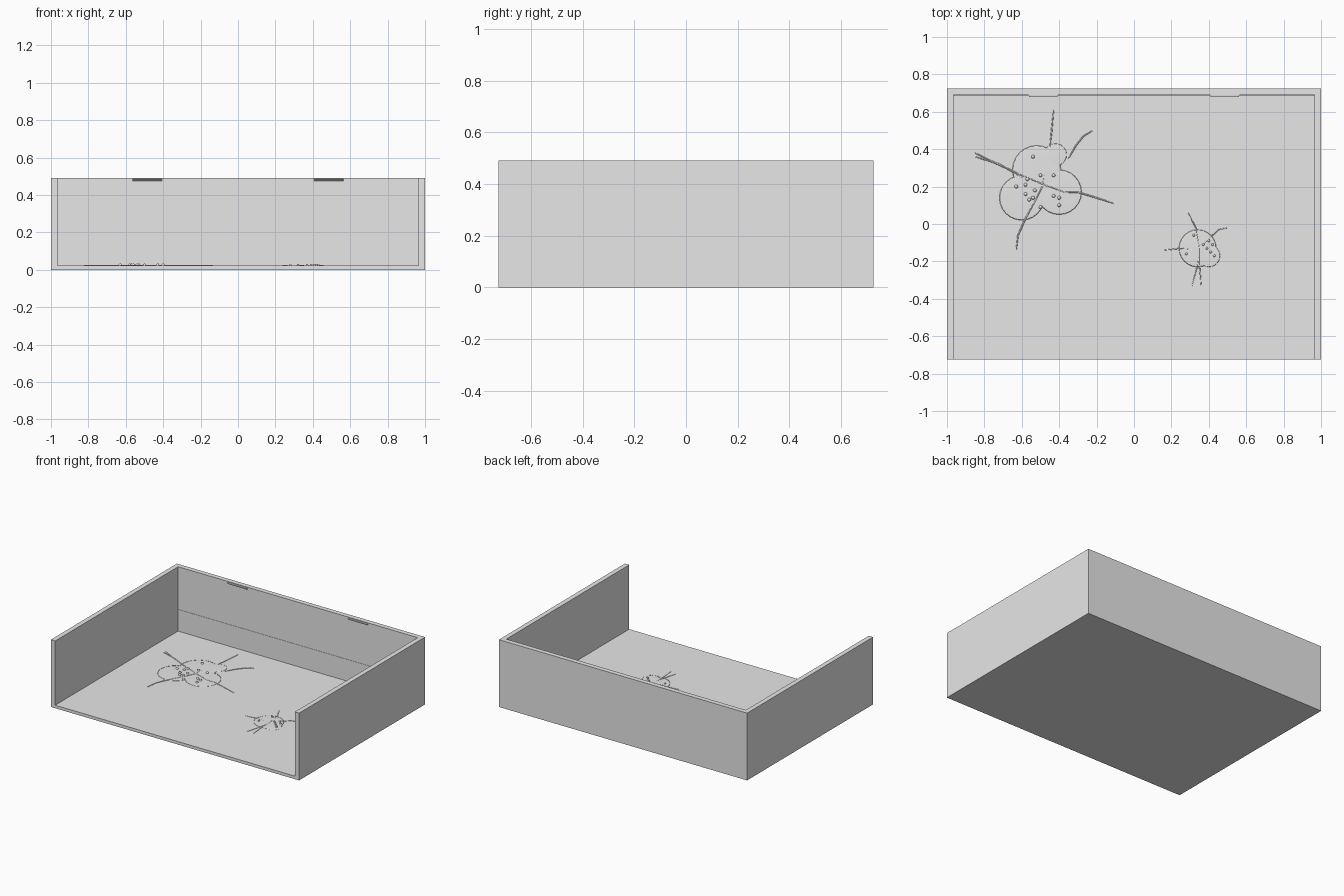
import bpy
import bmesh
from mathutils import Matrix, Vector

if "Cube" in bpy.data.objects:
    bpy.data.objects.remove(bpy.data.objects["Cube"], do_unlink=True)

WIDTH, DEPTH, HEIGHT = 2.0, 1.45, 0.49
WALL, FLOOR = 0.035, 0.022

grey = bpy.data.materials.new("light grey")
grey.use_nodes = True
grey.diffuse_color = (0.8, 0.8, 0.8, 1)
grey.node_tree.nodes["Principled BSDF"].inputs["Base Color"].default_value = (0.8, 0.8, 0.8, 1)


def finish(name, bm):
    """Turn a bmesh into a named grey object."""
    mesh = bpy.data.meshes.new(name)
    bm.to_mesh(mesh)
    bm.free()
    mesh.materials.append(grey)
    obj = bpy.data.objects.new(name, mesh)
    bpy.context.collection.objects.link(obj)
    return obj


def box(name, low, high):
    """Box between two opposite corners."""
    low, high = Vector(low), Vector(high)
    bm = bmesh.new()
    place = Matrix.Translation((low + high) / 2) @ Matrix.Diagonal((*(high - low), 1))
    bmesh.ops.create_cube(bm, size=1, matrix=place)
    return finish(name, bm)


def domes(name, spots, height, segments):
    """Flattened round mounds sitting on the floor, each given as x, y, radius."""
    bm = bmesh.new()
    for x, y, radius in spots:
        place = Matrix.Translation((x, y, FLOOR)) @ Matrix.Diagonal((radius, radius, height, 1))
        bmesh.ops.create_uvsphere(bm, u_segments=segments, v_segments=segments // 2,
                                  radius=1, matrix=place)
    for face in bm.faces:
        face.smooth = True
    return finish(name, bm)


def ridges(name, paths, thickness):
    """Thin tapering ridges that run along the floor."""
    curve = bpy.data.curves.new(name, "CURVE")
    curve.dimensions = "3D"
    curve.bevel_depth = thickness
    curve.bevel_resolution = 1
    curve.use_fill_caps = True
    for path in paths:
        spline = curve.splines.new("POLY")
        spline.points.add(len(path) - 1)
        for i, (point, (x, y)) in enumerate(zip(spline.points, path)):
            point.co = (x, y, FLOOR, 1)
            point.radius = 0.6 if i in (0, len(path) - 1) else 1
    curve.materials.append(grey)
    obj = bpy.data.objects.new(name, curve)
    bpy.context.collection.objects.link(obj)
    return obj


# Tray: a solid block hollowed out, open at the top and the front
half_x, half_y = WIDTH / 2, DEPTH / 2
tray = box("tray", (-half_x, -half_y, 0), (half_x, half_y, HEIGHT))
cutter = box("tray_cutter", (-half_x + WALL, -DEPTH, FLOOR),
             (half_x - WALL, half_y - WALL, HEIGHT * 2))
cutter.hide_render = True
hollow = tray.modifiers.new("hollow", "BOOLEAN")
hollow.operation = "DIFFERENCE"
hollow.solver = "EXACT"
hollow.object = cutter
bpy.context.view_layer.objects.active = tray
bpy.ops.object.modifier_apply(modifier=hollow.name)
bpy.data.objects.remove(cutter, do_unlink=True)

# Shallow step along the lower part of the back wall
inner_back = half_y - WALL
box("back_wall_step", (-half_x + WALL, inner_back - 0.002, FLOOR),
    (half_x - WALL, inner_back + 0.01, 0.18))

# Two snap tabs near the top of the back wall, with sloping ends
for side, name in ((-1, "right_tab"), (1, "left_tab")):
    centre = side * 0.485
    tab = box(name, (centre - 0.083, inner_back - 0.01, 0.474),
              (centre + 0.083, inner_back + 0.01, 0.486))
    for vertex in tab.data.vertices:
        if vertex.co.y < inner_back:
            vertex.co.x += 0.008 if vertex.co.x < centre else -0.008
            vertex.co.z += 0.003 if vertex.co.z < 0.48 else -0.003

# Splash patches: low mounds on the floor
domes("large_splash", [(-0.6, 0.14, 0.12), (-0.4, 0.17, 0.12),
                       (-0.52, 0.29, 0.13), (-0.42, 0.37, 0.06)], 0.002, 24)
domes("small_splash", [(0.34, -0.13, 0.1), (0.4, -0.17, 0.06)], 0.002, 24)

# Branching ridges around each splash
ridges("large_ridges", [
    [(-0.85, 0.38), (-0.75, 0.33), (-0.6, 0.26), (-0.48, 0.21),
     (-0.37, 0.17), (-0.3, 0.17), (-0.2, 0.14), (-0.11, 0.11)],
    [(-0.85, 0.36), (-0.72, 0.32), (-0.6, 0.25)],
    [(-0.48, 0.27), (-0.49, 0.2), (-0.53, 0.12), (-0.58, 0.03),
     (-0.62, -0.06), (-0.63, -0.14)],
    [(-0.35, 0.35), (-0.31, 0.42), (-0.27, 0.47), (-0.22, 0.5)],
    [(-0.45, 0.41), (-0.44, 0.5), (-0.43, 0.61)],
], 0.004)
ridges("small_ridges", [
    [(0.16, -0.14), (0.25, -0.13), (0.35, -0.14)],
    [(0.29, 0.06), (0.33, -0.02), (0.35, -0.13), (0.35, -0.22), (0.36, -0.34)],
    [(0.35, -0.14), (0.34, -0.22), (0.31, -0.33)],
    [(0.5, -0.02), (0.45, -0.03), (0.4, -0.08), (0.35, -0.13)],
], 0.003)

# Round droplets scattered over the splashes
large_spots = [(-0.54, 0.36), (-0.57, 0.24), (-0.5, 0.26), (-0.43, 0.26), (-0.63, 0.2),
               (-0.58, 0.21), (-0.58, 0.16), (-0.53, 0.18), (-0.56, 0.13), (-0.54, 0.14),
               (-0.5, 0.09), (-0.43, 0.15), (-0.4, 0.14), (-0.4, 0.1)]
small_spots = [(0.32, -0.06), (0.28, -0.16), (0.37, -0.11), (0.4, -0.09), (0.42, -0.11),
               (0.39, -0.13), (0.41, -0.15), (0.43, -0.17)]
domes("large_droplets", [(x, y, 0.01) for x, y in large_spots], 0.012, 10)
domes("small_droplets", [(x, y, 0.007) for x, y in small_spots], 0.01, 10)
